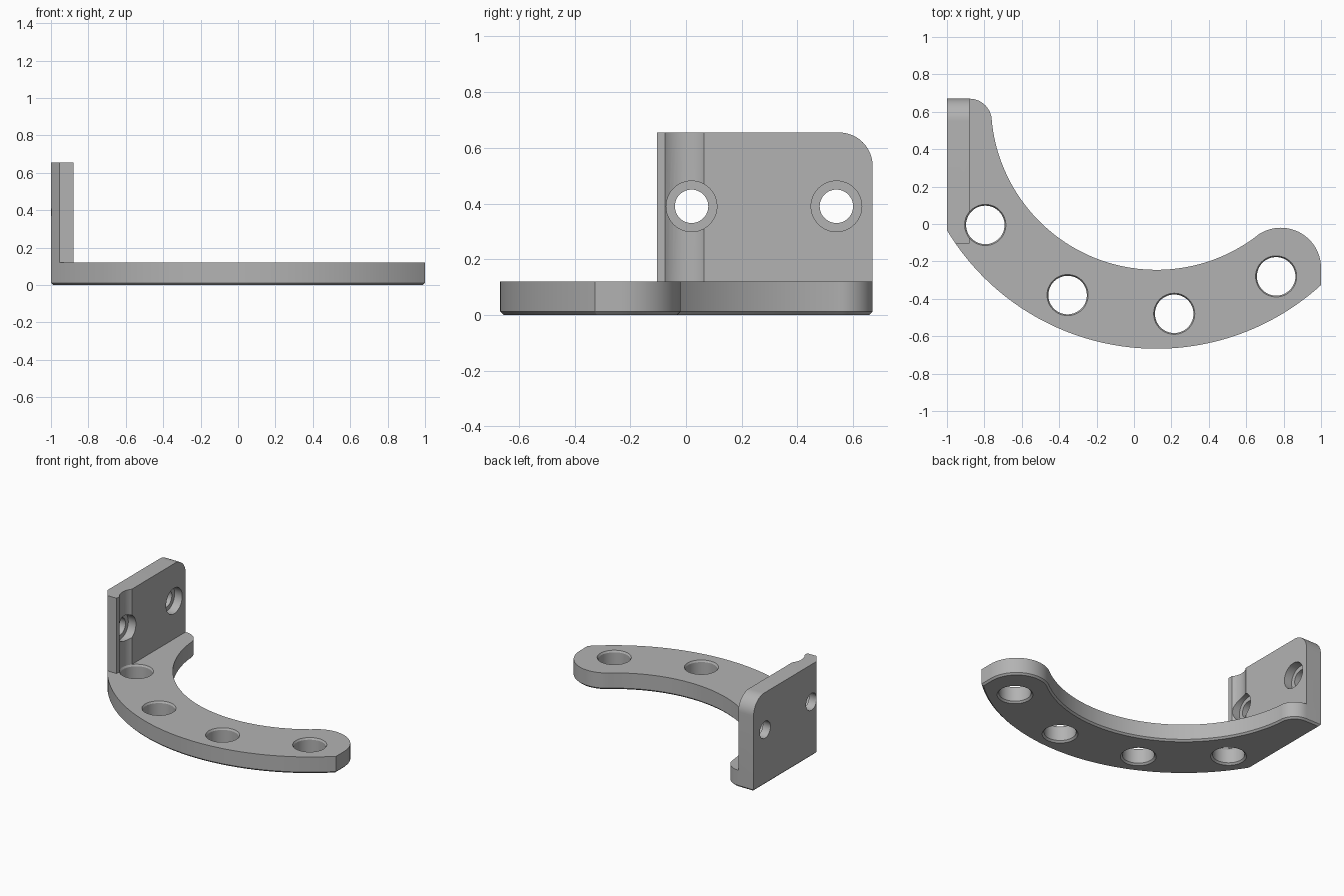
import bpy, bmesh
from math import cos, sin, radians, degrees, asin, acos, atan2, pi

if "Cube" in bpy.data.objects:
    bpy.data.objects.remove(bpy.data.objects["Cube"])

PLATE_T, CHAMFER = 0.12, 0.012
CX, CY, R_IN, R_OUT = 0.12, 0.64, 0.885, 1.307
WALL_X, WALL_FRONT, BACK, TOP = -0.88, -0.105, 0.67, 0.655

grey = bpy.data.materials.new("satin_grey")
grey.use_nodes = True
grey.diffuse_color = (0.45, 0.45, 0.45, 1)
grey.node_tree.nodes["Principled BSDF"].inputs["Base Color"].default_value = (0.45, 0.45, 0.45, 1)


def arc(cx, cy, r, a0, a1, n):
    return [(cx + r * cos(radians(a0 + (a1 - a0) * i / n)),
             cy + r * sin(radians(a0 + (a1 - a0) * i / n))) for i in range(n + 1)]


def finish(bm, name):
    bmesh.ops.recalc_face_normals(bm, faces=bm.faces)
    mesh = bpy.data.meshes.new(name)
    bm.to_mesh(mesh)
    bm.free()
    mesh.materials.append(grey)
    obj = bpy.data.objects.new(name, mesh)
    bpy.context.collection.objects.link(obj)
    return obj


def prism(name, outline, z0, z1, pick_edges, bevel, segments):
    """Extrude an outline upward, then bevel the edges chosen by a rule."""
    bm = bmesh.new()
    face = bm.faces.new([bm.verts.new((x, y, z0)) for x, y in outline])
    ext = bmesh.ops.extrude_face_region(bm, geom=[face], use_keep_orig=True)
    top = [v for v in ext["geom"] if isinstance(v, bmesh.types.BMVert)]
    bmesh.ops.translate(bm, verts=top, vec=(0, 0, z1 - z0))
    bmesh.ops.recalc_face_normals(bm, faces=bm.faces)
    edges = [e for e in bm.edges if all(pick_edges(v.co) for v in e.verts)]
    bmesh.ops.bevel(bm, geom=edges, offset=bevel, segments=segments,
                    profile=0.5, affect='EDGES')
    return finish(bm, name)


def turned_cutter(name, profile, sides=48):
    """Solid of revolution about z from (height, radius) pairs."""
    bm = bmesh.new()
    rings = [[bm.verts.new((r * cos(2 * pi * i / sides), r * sin(2 * pi * i / sides), z))
              for i in range(sides)] for z, r in profile]
    for a, b in zip(rings, rings[1:]):
        for i in range(sides):
            j = (i + 1) % sides
            bm.faces.new((a[i], a[j], b[j], b[i]))
    bm.faces.new(rings[0])
    bm.faces.new(rings[-1])
    obj = finish(bm, name)
    obj.hide_render = True
    return obj


# Curved base plate: outer arc, rounded free end, inner arc, rounded tip
left_a = degrees(-acos((-1 - CX) / R_OUT))
right_a = degrees(-acos((1 - CX) / R_OUT))
lobe_x, lobe_y, lobe_r = 0.785, -0.235, 0.215
join = degrees(atan2(lobe_y - CY, lobe_x - CX))
tip_r = 0.12
tip_a = degrees(asin((BACK - tip_r - CY) / R_IN))
outline = arc(CX, CY, R_OUT, left_a, right_a, 64)
outline += arc(lobe_x, lobe_y, lobe_r, 0, join + 180, 24)
outline += arc(CX, CY, R_IN, join, -180 - tip_a, 64)
outline += arc(WALL_X, BACK - tip_r, tip_r, 0, 90, 14)[1:]
outline.append((-1, BACK))
bracket = prism("mounting_bracket", outline, 0, PLATE_T,
                lambda c: c.z < 0.001, CHAMFER, 1)

# Upright wall with a rounded upper back corner
front_a = degrees(-pi - asin((WALL_FRONT - CY) / R_OUT))
footprint = arc(CX, CY, R_OUT, left_a, front_a, 6)
footprint += [(WALL_X, WALL_FRONT), (WALL_X, BACK), (-1, BACK)]
wall = prism("upright_wall", footprint, 0.06, TOP,
             lambda c: c.z > TOP - 0.001 and c.y > BACK - 0.001, 0.12, 12)

# Drills: chamfered plate holes and counterbored wall holes
helpers = [(wall, 'UNION')]
plate_profile = [(-0.01, 0.125), (CHAMFER, 0.103), (PLATE_T - CHAMFER, 0.103),
                 (PLATE_T, 0.11), (0.8, 0.11)]
for x, y in [(-0.795, -0.005), (-0.355, -0.38), (0.215, -0.48), (0.76, -0.28)]:
    drill = turned_cutter("plate_drill", plate_profile)
    drill.location = (x, y, 0)
    helpers.append((drill, 'DIFFERENCE'))
for y in (0.02, 0.54):
    drill = turned_cutter("wall_drill", [(-1.1, 0.06), (-0.94, 0.06), (-0.94, 0.091), (-0.8, 0.091)])
    drill.rotation_euler = (0, pi / 2, 0)
    drill.location = (0, y, 0.39)
    helpers.append((drill, 'DIFFERENCE'))

for helper, operation in helpers:
    mod = bracket.modifiers.new(helper.name, 'BOOLEAN')
    mod.object, mod.operation, mod.solver = helper, operation, 'EXACT'

# Bake the joins and cuts, then drop the helpers
bpy.context.view_layer.update()
baked = bpy.data.meshes.new_from_object(
    bracket.evaluated_get(bpy.context.evaluated_depsgraph_get()))
bracket.modifiers.clear()
bracket.data = baked
for helper, _ in helpers:
    bpy.data.objects.remove(helper)

bpy.ops.object.select_all(action='DESELECT')
bracket.select_set(True)
bpy.context.view_layer.objects.active = bracket
bpy.ops.object.shade_smooth_by_angle(angle=radians(30))
